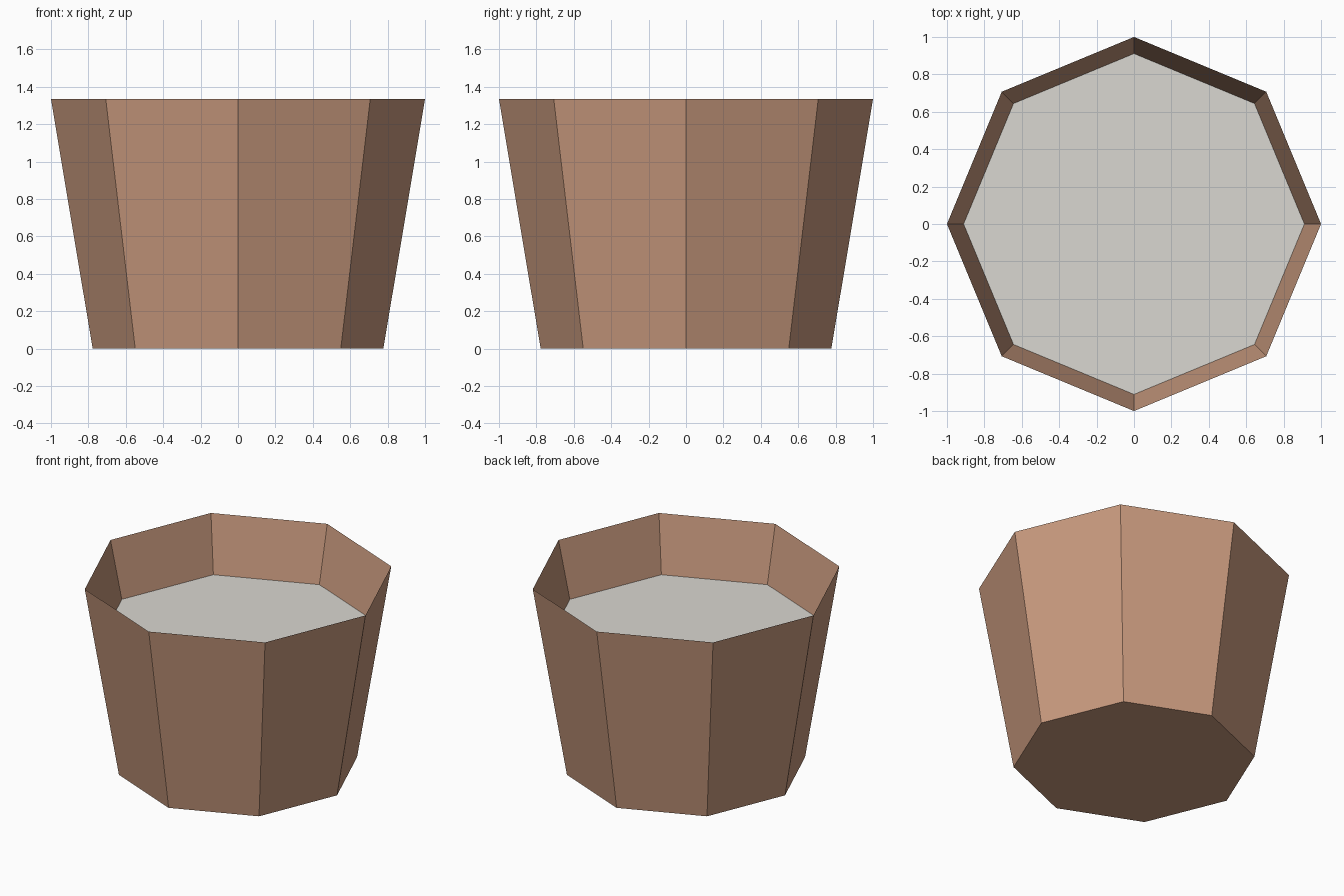
import bpy
import bmesh
from math import cos, sin, tau

SIDES = 8
cube = bpy.data.objects.get("Cube")
if cube:
    bpy.data.objects.remove(cube)


def material(name, rgb):
    mat = bpy.data.materials.new(name)
    mat.use_nodes = True
    colour = (*rgb, 1)
    mat.diffuse_color = colour
    mat.node_tree.nodes["Principled BSDF"].inputs["Base Color"].default_value = colour
    return mat


def turned(name, profile, mat):
    """Flat-sided turning of a (radius, height) profile, capped at both ends."""
    bm = bmesh.new()
    rings = [[bm.verts.new((r * cos(tau * i / SIDES), r * sin(tau * i / SIDES), z))
              for i in range(SIDES)] for r, z in profile]
    for low, high in zip(rings, rings[1:]):
        for i in range(SIDES):
            j = (i + 1) % SIDES
            bm.faces.new((low[i], low[j], high[j], high[i]))
    bm.faces.new(rings[0][::-1])
    bm.faces.new(rings[-1])
    bmesh.ops.recalc_face_normals(bm, faces=bm.faces)
    mesh = bpy.data.meshes.new(name)
    bm.to_mesh(mesh)
    bm.free()
    mesh.materials.append(mat)
    obj = bpy.data.objects.new(name, mesh)
    bpy.context.collection.objects.link(obj)
    return obj


clay = material("clay brown", (0.58, 0.322, 0.208))
filling = material("pale grey", (0.70, 0.685, 0.64))

# Tapered pot with a knife-edge rim and a recessed inside
turned("pot", [(0.777, 0), (1, 1.335), (0.911, 0.935)], clay)

# Flat surface of the filling inside the pot
turned("filling", [(0.909, 0.933), (0.911, 0.938)], filling)
